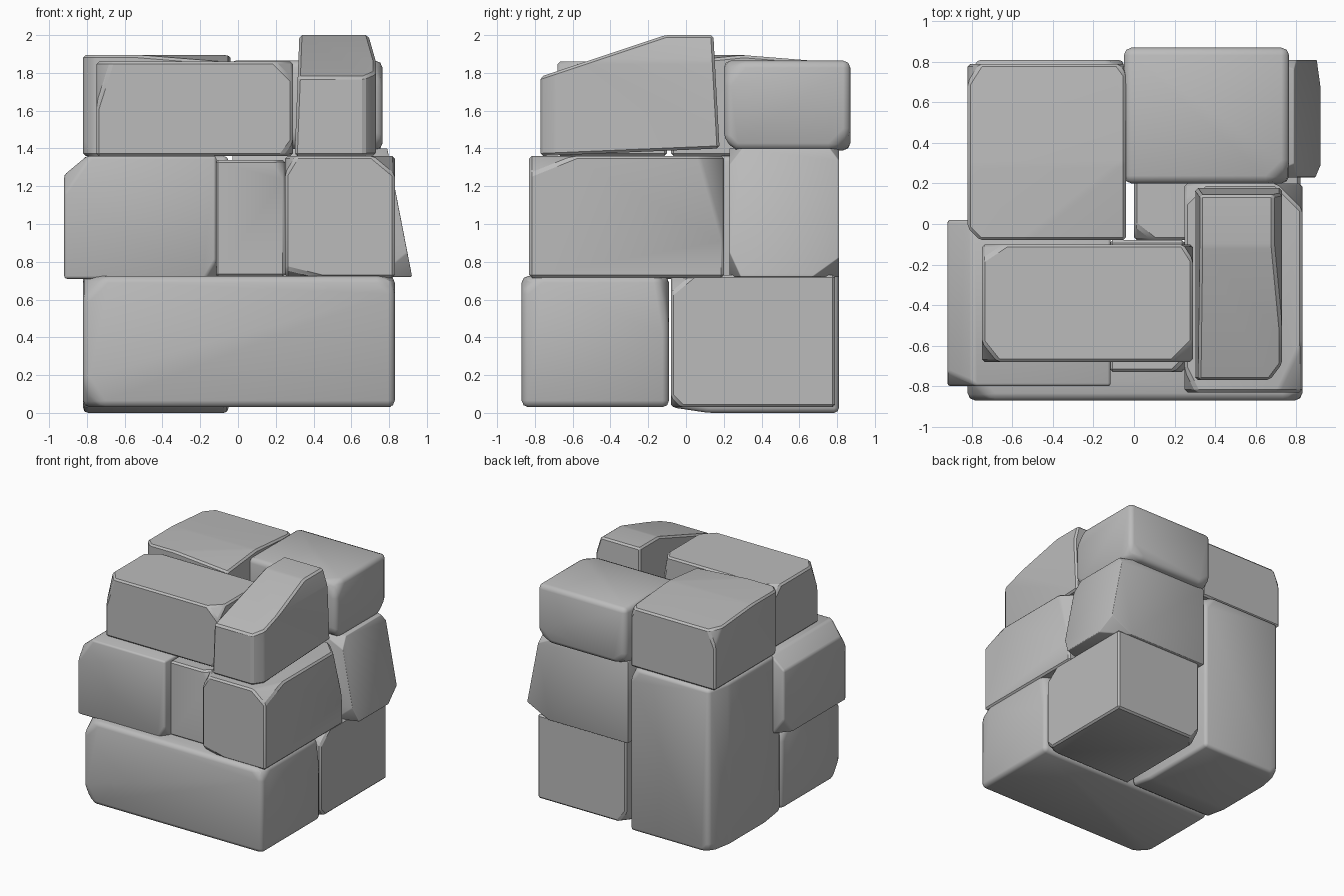
import bpy, bmesh, math
from mathutils import Vector

cube = bpy.data.objects.get("Cube")
if cube:
    bpy.data.objects.remove(cube, do_unlink=True)

stone = bpy.data.materials.new("grey_stone")
stone.use_nodes = True
stone.diffuse_color = (0.5, 0.5, 0.5, 1)
stone.node_tree.nodes["Principled BSDF"].inputs["Base Color"].default_value = (0.5, 0.5, 0.5, 1)


def block(name, x, y, z, cuts=(), soft=False):
    """Hewn stone: a box with slanted cuts, then worn edges.
    Each cut gives the signed depth taken off the x, y and z sides it meets."""
    lo, hi = Vector((x[0], y[0], z[0])), Vector((x[1], y[1], z[1]))
    bm = bmesh.new()
    bmesh.ops.create_cube(bm, size=1)
    for v in bm.verts:
        v.co = (lo + hi) / 2 + v.co * (hi - lo)
    for cut in cuts:
        normal = Vector([1 / d if d else 0 for d in cut])
        corner = Vector([hi[i] if cut[i] > 0 else lo[i] for i in range(3)])
        point = corner - normal / normal.length_squared
        geom = bm.verts[:] + bm.edges[:] + bm.faces[:]
        res = bmesh.ops.bisect_plane(bm, geom=geom, plane_co=point,
                                     plane_no=normal, clear_outer=True)
        rim = [e for e in res["geom_cut"] if isinstance(e, bmesh.types.BMEdge)]
        if rim:
            bmesh.ops.contextual_create(bm, geom=rim)
    bmesh.ops.remove_doubles(bm, verts=bm.verts[:], dist=0.002)
    bmesh.ops.bevel(bm, geom=bm.edges[:], offset=0.05 if soft else 0.014,
                    segments=2 if soft else 1, profile=0.5,
                    affect='EDGES', clamp_overlap=True)
    bmesh.ops.recalc_face_normals(bm, faces=bm.faces[:])
    mesh = bpy.data.meshes.new(name)
    bm.to_mesh(mesh)
    bm.free()
    mesh.materials.append(stone)
    obj = bpy.data.objects.new(name, mesh)
    bpy.context.collection.objects.link(obj)
    bpy.ops.object.select_all(action='DESELECT')
    obj.select_set(True)
    bpy.context.view_layer.objects.active = obj
    bpy.ops.object.shade_smooth_by_angle(angle=math.radians(50 if soft else 25))


# Bottom course
block("bottom_front_stone", (-.82, .83), (-.87, -.09), (.03, .725),
      [(-.12, -.14, .12), (-.1, .1, .12), (-.1, -.1, -.15), (.08, -.1, .08),
       (.1, .05, .3)], soft=True)
block("bottom_back_stone", (0, .82), (-.08, .79), (.03, .73),
      [(.12, -.12, .1), (-.08, .1, -.1), (.1, -.06, -.06), (-.1, -.08, .08)])
block("tall_back_stone", (-.82, -.05), (-.08, .81), (0, 1.36),
      [(-.04, .22, 0), (0, -.2, -.03), (-.1, .1, -.1), (.08, .1, .1),
       (-.1, -.1, .12)], soft=True)

# Middle course
block("middle_left_stone", (-.92, -.115), (-.8, .02), (.71, 1.36),
      [(-.12, 0, .1), (-.14, -.14, .2), (-.1, .12, -.14), (.06, -.08, -.1)],
      soft=True)
block("middle_small_stone", (-.12, .25), (-.73, -.08), (.72, 1.34),
      [(.06, -.06, .1)])
block("middle_right_stone", (.25, .83), (-.83, .2), (.715, 1.36),
      [(.13, .13, .45), (.12, -.25, .1), (-.06, -.12, .1), (-.1, .1, .1),
       (-.2, -.06, -.05)])
block("middle_back_stone", (-.03, .92), (.23, .81), (.72, 1.4),
      [(.13, 0, .67), (.22, .14, -.11), (.18, -.06, -.15), (.3, -.12, .14),
       (.25, .1, .12)], soft=True)

# Top course
block("top_front_stone", (-.75, .29), (-.68, -.1), (1.36, 1.86),
      [(-.08, -.1, .25), (.1, -.1, .1), (-.12, .08, .08), (.05, .08, .25),
       (.06, -.08, -.08)])
block("top_wedge_stone", (.3, .73), (-.77, .18), (1.36, 2),
      [(0, -.66, .22), (.04, 0, .14), (-.025, 0, .64), (0, .035, .64),
       (0, .95, -.04), (-.06, -.08, .3), (.06, -.08, 0)])
block("top_left_stone", (-.82, -.04), (-.08, .79), (1.36, 1.895),
      [(-.05, -.08, -.3), (-.08, .12, .18), (0, .5, .04), (.5, -.4, .04),
       (.06, .08, .12), (-.06, -.06, 0)])
block("top_back_stone", (-.05, .765), (.2, .87), (1.39, 1.865),
      [(.1, -.1, .12), (.12, .1, -.1), (-.1, .1, -.08), (0, -.06, -.06)],
      soft=True)
